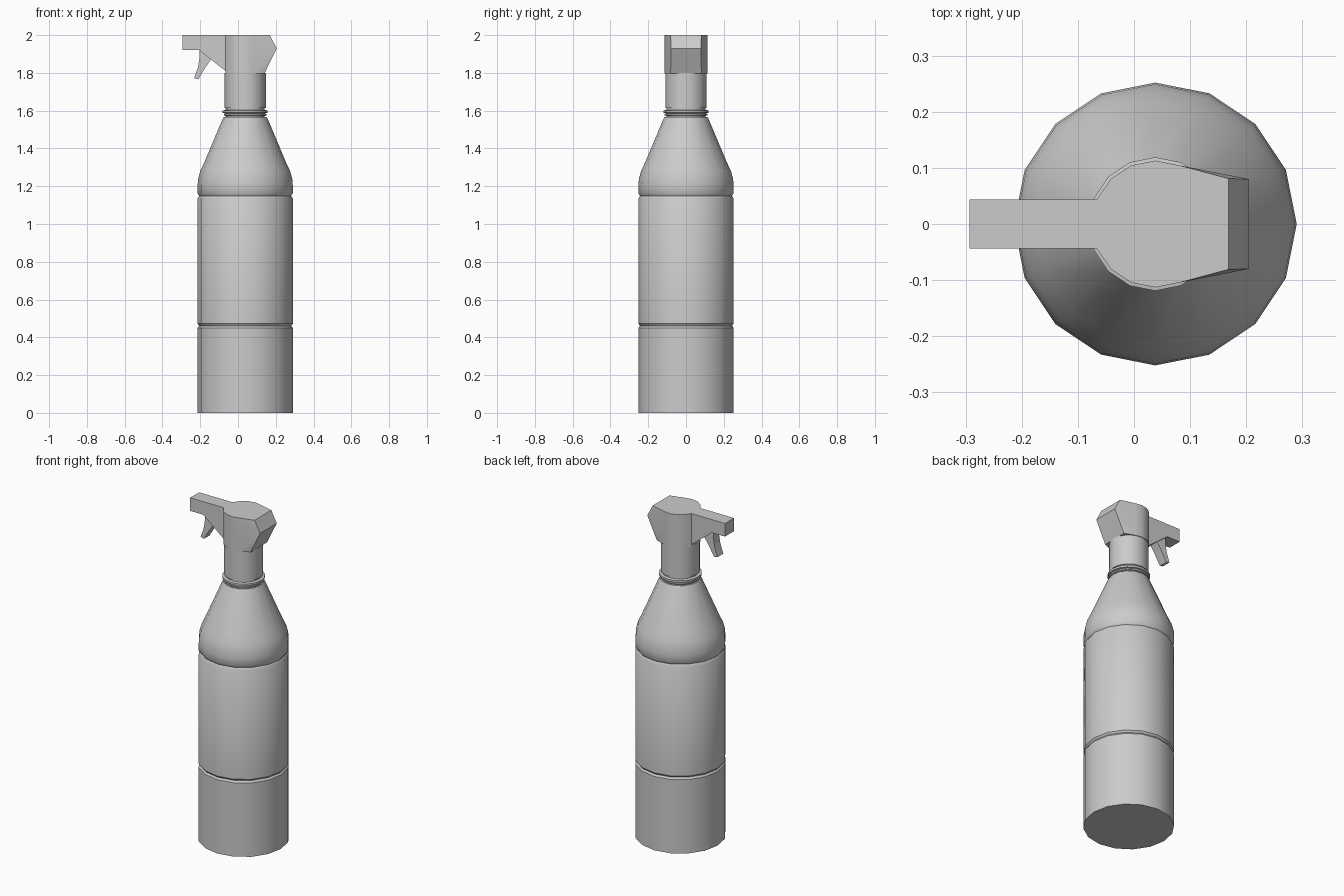
import bpy, bmesh, math

if "Cube" in bpy.data.objects:
    bpy.data.objects.remove(bpy.data.objects["Cube"])

CX = 0.038   # bottle axis
SIDES = 16


def finish(name, bm, angle=35):
    bmesh.ops.remove_doubles(bm, verts=bm.verts, dist=1e-5)
    bmesh.ops.recalc_face_normals(bm, faces=bm.faces)
    me = bpy.data.meshes.new(name)
    bm.to_mesh(me)
    bm.free()
    ob = bpy.data.objects.new(name, me)
    bpy.context.collection.objects.link(ob)
    bpy.ops.object.select_all(action='DESELECT')
    ob.select_set(True)
    bpy.context.view_layer.objects.active = ob
    bpy.ops.object.shade_smooth_by_angle(angle=math.radians(angle))
    return ob


def lathe(name, profile):
    bm = bmesh.new()
    rings = []
    for r, z in profile:
        rings.append([bm.verts.new((CX + r * math.cos(2 * math.pi * i / SIDES),
                                    r * math.sin(2 * math.pi * i / SIDES), z))
                      for i in range(SIDES)])
    for a, b in zip(rings, rings[1:]):
        for i in range(SIDES):
            j = (i + 1) % SIDES
            bm.faces.new((a[i], a[j], b[j], b[i]))
    bm.faces.new(rings[0])
    bm.faces.new(rings[-1])
    return finish(name, bm)


# Bottle with two grooves and sloping shoulder
R = 0.252
lathe("bottle", [(R, 0), (R, 0.45), (0.244, 0.461), (R, 0.472), (R, 1.135),
                 (0.243, 1.149), (R, 1.163), (R, 1.205), (0.249, 1.24),
                 (0.238, 1.28), (0.217, 1.325), (0.12, 1.555), (0.113, 1.567)])

# Threaded neck with ring, and collar
lathe("neck", [(0.103, 1.56), (0.103, 1.572), (0.113, 1.575), (0.113, 1.583),
               (0.104, 1.586), (0.119, 1.589), (0.119, 1.601), (0.103, 1.604),
               (0.103, 1.62)])
lathe("collar", [(0.109, 1.613), (0.109, 1.80)])

# Spray head: round body, tapered back and flat spout as one shell
Z0, Z1, HR, SW = 1.797, 2.0, 0.113, 0.042
bm = bmesh.new()
arc = []
for k in range(3, 8):
    a = 2 * math.pi * k / SIDES
    arc.append((CX + HR * math.cos(a), HR * math.sin(a)))
jx, SW = arc[-1]
back = [(0.168, Z1), (0.205, 1.93), (0.14, Z0)]
spout = [(-0.293, Z1), (-0.293, 1.92), (-0.205, 1.92), (jx, 1.81)]


def face(*pts):
    bm.faces.new([bm.verts.new(p) for p in pts])


for s in (1, -1):
    # curved side
    for (x0, y0), (x1, y1) in zip(arc, arc[1:]):
        face((x0, s * y0, Z0), (x1, s * y1, Z0), (x1, s * y1, Z1), (x0, s * y0, Z1))
    # tapered cheek
    x0, y0 = arc[0]
    m = (back[1][0], s * 0.08, back[1][1])
    t = (back[0][0], s * 0.081, Z1)
    b = (back[2][0], s * 0.081, Z0)
    face((x0, s * y0, Z1), t, m)
    face((x0, s * y0, Z1), m, (x0, s * y0, Z0))
    face((x0, s * y0, Z0), m, b)
    # spout side
    face(*[(x, s * SW, z) for x, z in spout + [(jx, Z1)]])
# back faces
for (xa, za), (xb, zb), wa, wb in ((back[0], back[1], 0.081, 0.08),
                                   (back[1], back[2], 0.08, 0.081)):
    face((xa, -wa, za), (xa, wa, za), (xb, wb, zb), (xb, -wb, zb))
# spout front, underside and small step down to the body
for (xa, za), (xb, zb) in zip(spout, spout[1:] + [(jx, Z0)]):
    face((xa, -SW, za), (xa, SW, za), (xb, SW, zb), (xb, -SW, zb))
# top and bottom caps
for z, ends in ((Z1, [(0.168, 0.081)]), (Z0, [(0.14, 0.081)])):
    half = ends + arc + ([(-0.293, SW)] if z == Z1 else [])
    face(*[(x, y, z) for x, y in half], *[(x, -y, z) for x, y in reversed(half)])
finish("spray_head", bm, 30)

# Trigger: curved side profile, extruded across y
side = [(-0.205, 1.93), (-0.203, 1.885), (-0.212, 1.83), (-0.232, 1.772),
        (-0.21, 1.766), (-0.175, 1.825), (-0.152, 1.858), (-0.135, 1.88)]
bm = bmesh.new()
f = bm.faces.new([bm.verts.new((x, -0.028, z)) for x, z in side])
ext = bmesh.ops.extrude_face_region(bm, geom=[f])
bmesh.ops.translate(bm, vec=(0, 0.056, 0),
                    verts=[v for v in ext["geom"] if isinstance(v, bmesh.types.BMVert)])
finish("trigger", bm, 30)
